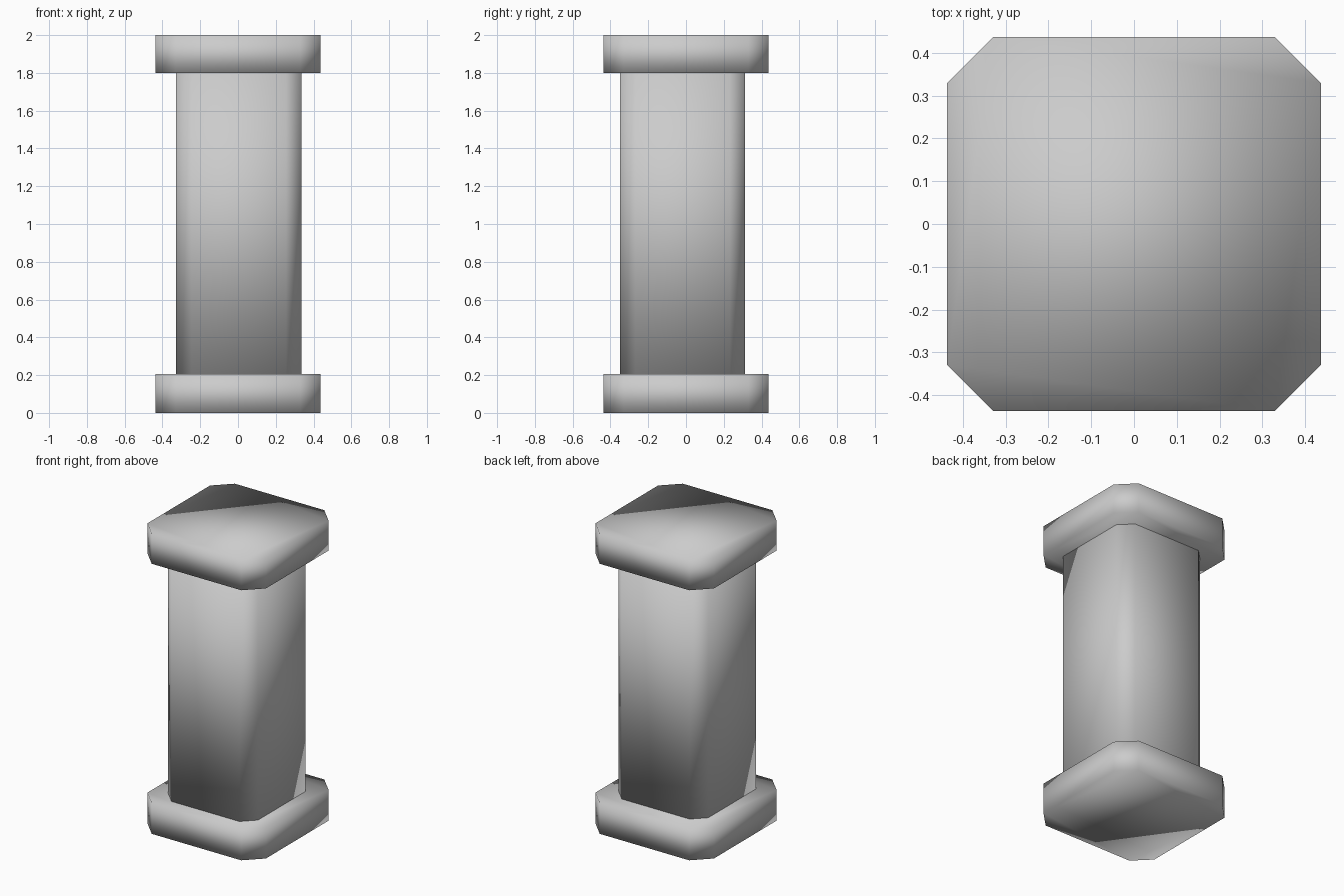
import bpy
import bmesh

cube = bpy.data.objects.get("Cube")
if cube:
    bpy.data.objects.remove(cube)

# Single stone colour
stone = bpy.data.materials.new("grey_stone")
stone.use_nodes = True
colour = (0.6, 0.6, 0.6, 1)
stone.diffuse_color = colour
stone.node_tree.nodes["Principled BSDF"].inputs["Base Color"].default_value = colour


def chamfered_block(name, half, chamfer, bottom, top, centre=(0, 0)):
    """Square block with cut vertical corners, smooth shaded all over."""
    inner = half - chamfer
    outline = [(half, -inner), (half, inner), (inner, half), (-inner, half),
               (-half, inner), (-half, -inner), (-inner, -half), (inner, -half)]
    bm = bmesh.new()
    rings = [[bm.verts.new((x + centre[0], y + centre[1], z)) for x, y in outline]
             for z in (bottom, top)]
    bm.faces.new(reversed(rings[0]))
    bm.faces.new(rings[1])
    for i in range(len(outline)):
        j = (i + 1) % len(outline)
        bm.faces.new((rings[0][i], rings[0][j], rings[1][j], rings[1][i]))
    for face in bm.faces:
        face.smooth = True
    mesh = bpy.data.meshes.new(name)
    bm.to_mesh(mesh)
    bm.free()
    mesh.materials.append(stone)
    obj = bpy.data.objects.new(name, mesh)
    bpy.context.collection.objects.link(obj)
    return obj


# Matching base and capital, with a slightly off-centre shaft between them
chamfered_block("base", 0.437, 0.107, 0, 0.205)
chamfered_block("capital", 0.437, 0.107, 1.8, 2)
chamfered_block("shaft", 0.331, 0.081, 0.2, 1.805, (0.004, -0.018))
